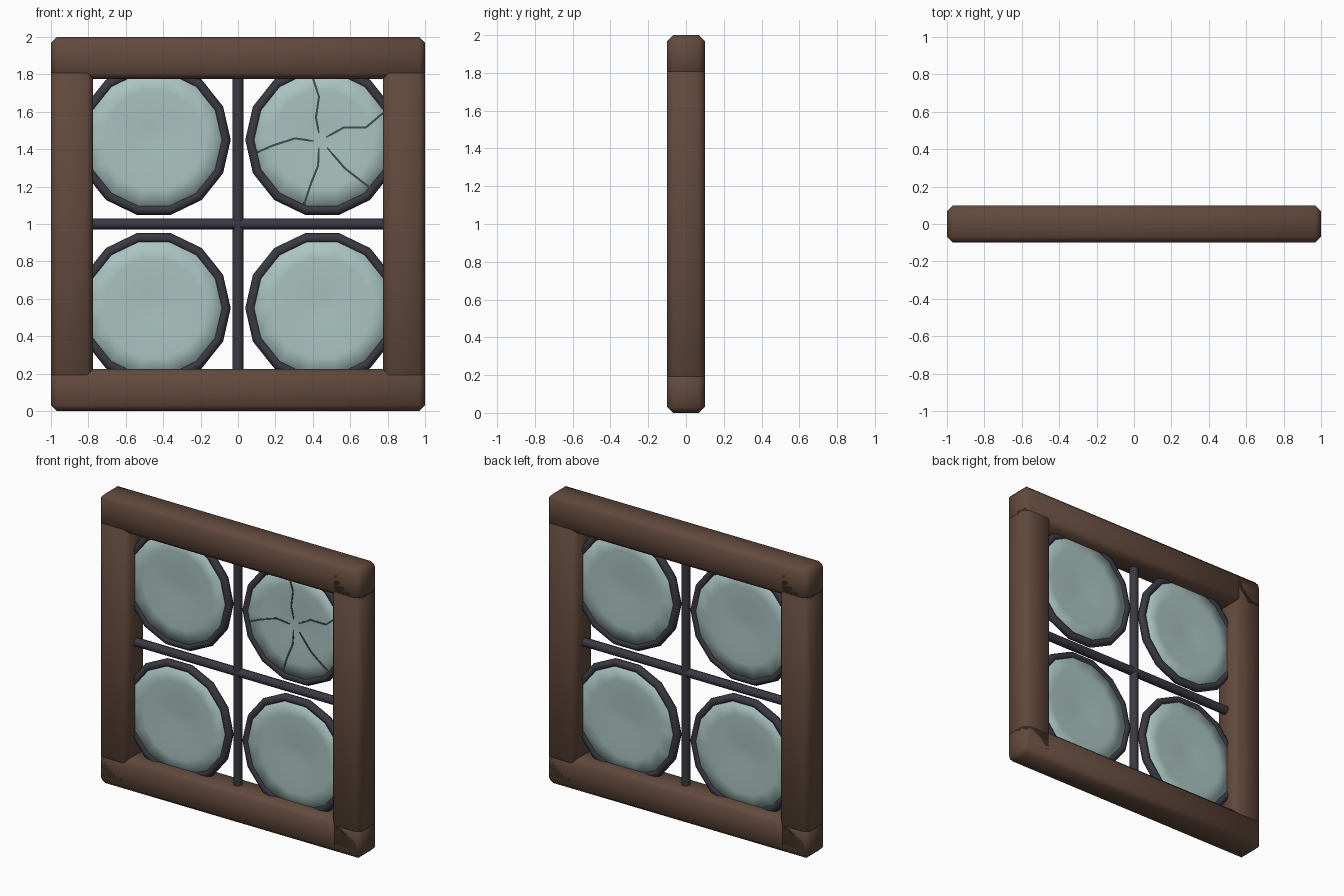
import bpy, bmesh, math
from mathutils import Vector

if "Cube" in bpy.data.objects:
    bpy.data.objects.remove(bpy.data.objects["Cube"])


def material(name, rgb):
    m = bpy.data.materials.new(name)
    m.diffuse_color = (*rgb, 1)
    m.use_nodes = True
    m.node_tree.nodes["Principled BSDF"].inputs["Base Color"].default_value = m.diffuse_color
    return m


WOOD = material("brown wood", (0.125, 0.068, 0.047))
LEAD = material("dark lead", (0.042, 0.041, 0.056))
GLASS = material("pale green glass", (0.40, 0.55, 0.53))
CRACK = material("dark crack", (0.05, 0.075, 0.065))


def add_mesh(name, bm, mat, smooth=True):
    bmesh.ops.recalc_face_normals(bm, faces=bm.faces[:])
    me = bpy.data.meshes.new(name)
    bm.to_mesh(me)
    bm.free()
    me.materials.append(mat)
    for p in me.polygons:
        p.use_smooth = smooth
    ob = bpy.data.objects.new(name, me)
    bpy.context.collection.objects.link(ob)
    return ob


def beam(name, lo, hi, chamfer=0.032):
    bm = bmesh.new()
    bmesh.ops.create_cube(bm, size=1)
    lo, hi = Vector(lo), Vector(hi)
    for v in bm.verts:
        v.co = (lo + hi) / 2 + v.co * (hi - lo)
    bmesh.ops.bevel(bm, geom=bm.edges[:], offset=chamfer, segments=1,
                    affect='EDGES', profile=0.5)
    add_mesh(name, bm, WOOD)


# Wooden frame, beams overlap at the corners
W = 0.225
beam("top_beam", (-1, -0.1, 2 - W), (1, 0.1, 2))
beam("bottom_beam", (-1, -0.1, 0), (1, 0.1, W))
beam("left_beam", (-1, -0.1, 0.03), (W - 1, 0.1, 1.97))
beam("right_beam", (1 - W, -0.1, 0.03), (1, 0.1, 1.97))

# Lead cross bars
for name, rot in (("vertical_bar", (0, 0, 0)), ("horizontal_bar", (0, math.pi / 2, 0))):
    bpy.ops.mesh.primitive_cylinder_add(vertices=8, radius=0.03, depth=1.66,
                                        location=(0, 0, 1), rotation=rot)
    ob = bpy.context.object
    ob.name = name
    ob.data.materials.append(LEAD)
    bpy.ops.object.shade_smooth_by_angle(angle=math.radians(50))

# Glass roundels: 14-sided discs with a shallow centre dimple on both sides
SIDES = 14
PROFILE = [(0.0, 0.008), (0.07, 0.011), (0.16, 0.016), (0.27, 0.018), (0.385, 0.015)]


def glass_half(r):
    for (r0, h0), (r1, h1) in zip(PROFILE, PROFILE[1:]):
        if r <= r1:
            return h0 + (h1 - h0) * (r - r0) / (r1 - r0)
    return PROFILE[-1][1]


def roundel(name, cx, cz):
    bm = bmesh.new()
    outer = []
    for side in (-1, 1):
        centre = bm.verts.new((cx, side * PROFILE[0][1], cz))
        prev = None
        for r, h in PROFILE[1:]:
            ring = []
            for i in range(SIDES):
                a = 2 * math.pi * i / SIDES
                ring.append(bm.verts.new((cx + r * math.cos(a), side * h, cz + r * math.sin(a))))
            for i in range(SIDES):
                j = (i + 1) % SIDES
                if prev:
                    bm.faces.new((prev[i], prev[j], ring[j], ring[i]))
                else:
                    bm.faces.new((centre, ring[i], ring[j]))
            prev = ring
        outer.append(prev)
    for i in range(SIDES):
        j = (i + 1) % SIDES
        bm.faces.new((outer[0][i], outer[0][j], outer[1][j], outer[1][i]))
    add_mesh(name + "_glass", bm, GLASS)
    # Lead rim
    bpy.ops.mesh.primitive_torus_add(major_segments=SIDES, minor_segments=8,
                                     major_radius=0.384, minor_radius=0.027,
                                     location=(cx, 0, cz), rotation=(math.pi / 2, 0, 0))
    ob = bpy.context.object
    ob.name = name + "_rim"
    ob.data.materials.append(LEAD)
    bpy.ops.object.shade_smooth_by_angle(angle=math.radians(50))


C = 0.45
for sx, side in ((-1, "left"), (1, "right")):
    for sz, level in ((-1, "lower"), (1, "upper")):
        roundel(f"{level}_{side}", sx * C, 1 + sz * C)

# Cracks on the front of the upper right pane: thin raised ribbons
CRACKS = [
    [(.433, 1.485), (.417, 1.57), (.433, 1.68), (.402, 1.775), (.385, 1.82)],
    [(.47, 1.463), (.567, 1.517), (.685, 1.517), (.765, 1.585), (.80, 1.60)],
    [(.476, 1.408), (.572, 1.297), (.695, 1.202)],
    [(.433, 1.41), (.428, 1.31), (.39, 1.217), (.353, 1.105)],
    [(.406, 1.443), (.305, 1.458), (.187, 1.42), (.09, 1.378)],
]
bm = bmesh.new()
for path in CRACKS:
    # subdivide so the ribbon follows the curved glass
    pts = [Vector(path[0])]
    for a, b in zip(path, path[1:]):
        pts += [Vector(a).lerp(Vector(b), t / 3) for t in (1, 2, 3)]
    prev = None
    for k, p in enumerate(pts):
        d = (pts[min(k + 1, len(pts) - 1)] - pts[max(k - 1, 0)]).normalized()
        n = Vector((-d.y, d.x)) * (0.003 if k == 0 else 0.0055)
        y = -glass_half((p - Vector((C, 1 + C))).length)
        ring = [bm.verts.new((p.x + s * n.x, y + dy, p.y + s * n.y))
                for s, dy in ((-1, -.003), (1, -.003), (1, .002), (-1, .002))]
        if prev:
            for i in range(4):
                j = (i + 1) % 4
                bm.faces.new((prev[i], prev[j], ring[j], ring[i]))
        else:
            bm.faces.new(ring)
        prev = ring
    bm.faces.new(prev)
add_mesh("glass_cracks", bm, CRACK, smooth=False)
